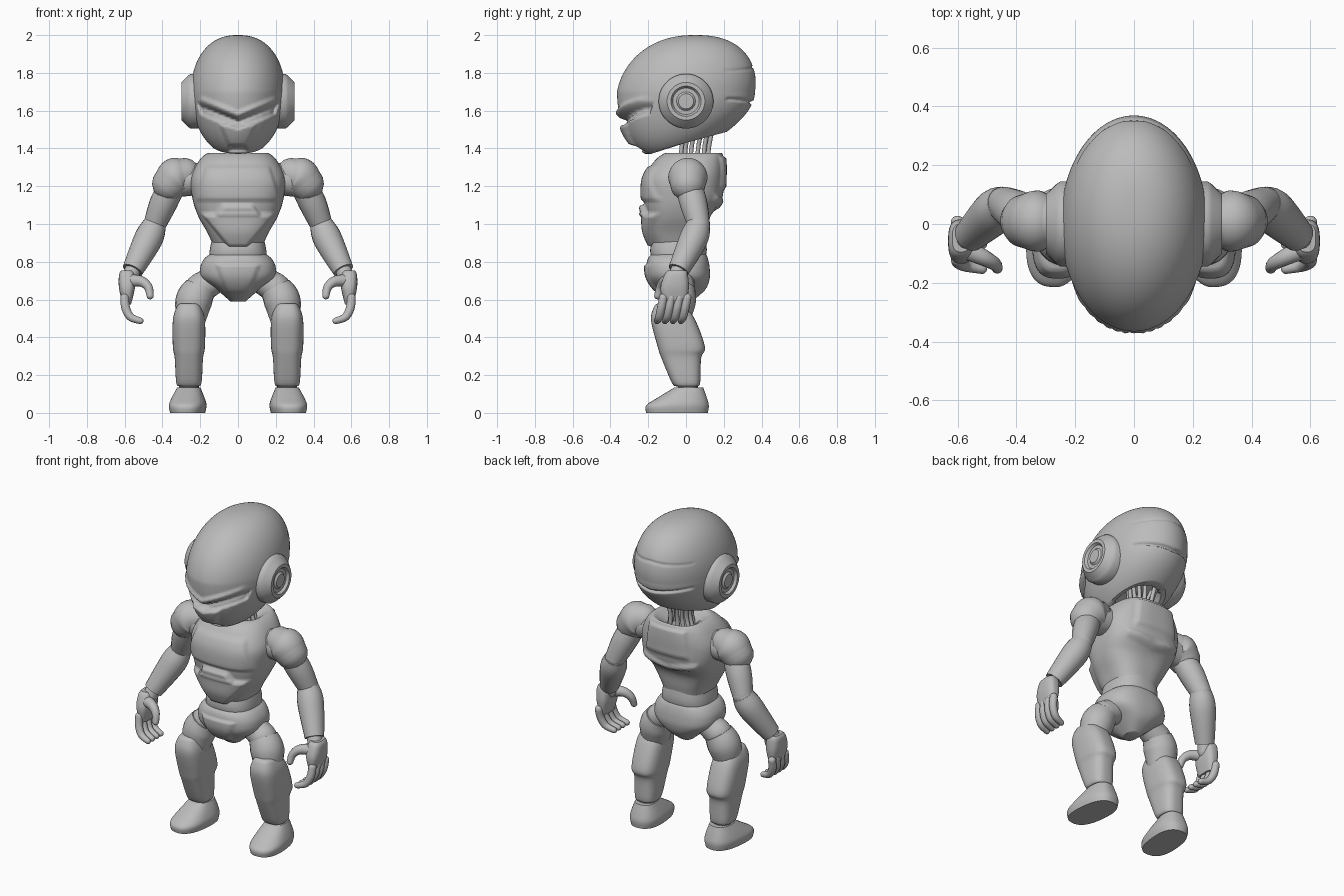
import bpy, bmesh, math
from mathutils import Vector

cube = bpy.data.objects.get("Cube")
if cube:
    bpy.data.objects.remove(cube)

GREY = (0.5, 0.5, 0.5, 1)
grey = bpy.data.materials.new("plain grey")
grey.use_nodes = True
grey.diffuse_color = GREY
grey.node_tree.nodes["Principled BSDF"].inputs["Base Color"].default_value = GREY


def smooth(keys, steps):
    """Catmull-Rom interpolation through equal-length tuples."""
    keys = [Vector(key) for key in keys]
    keys = [keys[0]] + keys + [keys[-1]]
    result = []
    for before, start, end, after in zip(keys, keys[1:], keys[2:], keys[3:]):
        leave, arrive = (end - before) / 2, (after - start) / 2
        for step in range(steps):
            t = step / steps
            ease = t * t * (3 - 2 * t)
            result.append(start.lerp(end, ease) + leave * (t * (1 - t) ** 2)
                          - arrive * (t * t * (1 - t)))
    return result + [keys[-1]]


def circle(count):
    """Cosine and sine pairs around a circle."""
    angles = [math.tau * i / count for i in range(count)]
    return [(math.cos(angle), math.sin(angle)) for angle in angles]


def skin(name, rings, mirror=False):
    """Join point rings into one closed, smooth-shaded object."""
    bm = bmesh.new()
    loops = [[bm.verts.new(point) for point in ring] for ring in rings]
    for lower, upper in zip(loops, loops[1:]):
        for i in range(len(lower)):
            bm.faces.new((lower[i - 1], lower[i], upper[i], upper[i - 1]))
    bm.faces.new(loops[0])
    bm.faces.new(loops[-1])
    bmesh.ops.recalc_face_normals(bm, faces=bm.faces)
    mesh = bpy.data.meshes.new(name)
    bm.to_mesh(mesh)
    bm.free()
    mesh.materials.append(grey)
    part = bpy.data.objects.new(name, mesh)
    bpy.context.collection.objects.link(part)
    bpy.ops.object.select_all(action='DESELECT')
    part.select_set(True)
    bpy.context.view_layer.objects.active = part
    bpy.ops.object.shade_smooth_by_angle(angle=math.radians(40))
    if mirror:
        part.modifiers.new("mirror", 'MIRROR').use_mirror_merge = False
    return part


def loft(name, keys, power=2.5, count=48, steps=5, x=0, turn=0):
    """Stack rounded-box sections given as height, front, back, half width."""
    rings = []
    for z, front, back, half in smooth(keys, steps):
        ring = []
        for c, s in circle(count):
            across = half * math.copysign(abs(c) ** (2 / power), c)
            along = (front + back) / 2 + (back - front) / 2 * math.copysign(abs(s) ** (2 / power), s)
            ring.append((x + across - along * turn, along + across * turn, z))
        rings.append(ring)
    return skin(name, rings, mirror=x > 0)


def tube(name, points, radii, rounded=True, count=20):
    """Sweep a circle of changing radius along a path, on both sides."""
    path = smooth([(*point, radius) for point, radius in zip(points, radii)], 6)
    spine = [(Vector(key[:3]), key[3]) for key in path]
    if rounded:
        for end in range(2):
            (tip, radius), (inner, _) = spine[-1], spine[-2]
            out = (tip - inner).normalized()
            for angle in (0.4, 0.8, 1.2, 1.5):
                spine.append((tip + out * radius * math.sin(angle), radius * math.cos(angle)))
            spine.reverse()
    rings = []
    for i, (centre, radius) in enumerate(spine):
        ahead = spine[min(i + 1, len(spine) - 1)][0] - spine[max(i - 1, 0)][0]
        side = ahead.cross(Vector((0, 1, 0))).normalized()
        up = ahead.cross(side).normalized()
        rings.append([centre + (side * c + up * s) * radius for c, s in circle(count)])
    return skin(name, rings, mirror=True)


def emboss(part, depth, low, high, low_half, high_half, slope=0, facing=-1, soft=0.012):
    """Raise or sink a tapered panel on the front or back; slope bends it to a V."""
    for v in part.data.vertices:
        x, z = abs(v.co.x), v.co.z - slope * abs(v.co.x)
        half = low_half + (high_half - low_half) * (z - low) / (high - low)
        inset = min(z - low, high - z, half - x)
        if inset > 0 and v.normal.y * facing > 0.15:
            v.co.y += facing * depth * min(1, inset / soft)


# Head: a long egg above, cut by a sloping hollow jaw line below
rings = []
ROWS = 96
for row in range(ROWS):
    angle = -1 + row / ROWS * (1 + math.pi / 2)
    spread, rise = math.cos(angle) ** 0.85, math.sin(angle)
    ring = []
    for c, s in circle(144):
        y = 0.365 * spread * s
        if rise > 0:
            ring.append((0.25 * spread * c, y + 0.05 * rise, 1.7 + 0.3 * rise))
        else:
            ring.append((0.25 * spread * c, y, 1.7 + (0.27 - 0.27 * y) * rise / math.sin(1)))
    rings.append(ring)
for inner, lift in ((0.85, 0), (0.7, 0.08)):
    rings.insert(0, [(x * inner, y * inner, z + lift) for x, y, z in rings[0]])
head = skin("head", rings)

# Face: sunken eyes, brow, cheek plate and mouth, then grooves round the back
emboss(head, -0.05, 1.5, 1.56, 0.2, 0.22, slope=0.4, soft=0.02)
emboss(head, 0.025, 1.51, 1.54, 0.19, 0.19, slope=0.4)
emboss(head, 0.02, 1.56, 1.6, 0.22, 0.2, slope=0.4, soft=0.02)
emboss(head, 0.02, 1.41, 1.53, 0.05, 0.1)
emboss(head, -0.02, 1.38, 1.42, 0.06, 0.04)
emboss(head, -0.02, 1.63, 1.655, 0.2, 0.2, slope=0.1, facing=1)
emboss(head, -0.01, 1.82, 1.84, 0.2, 0.2, slope=-0.1, facing=1)

# Ear pods: turned discs with a ring groove and a central boss
PROFILE = [(0.2, 0.145), (0.25, 0.145), (0.265, 0.135), (0.3, 0.1), (0.3, 0.08),
           (0.285, 0.07), (0.285, 0.05), (0.295, 0.04)]
skin("ear_pod", [[(x, radius * c, 1.65 + radius * s) for c, s in circle(48)]
                 for x, radius in PROFILE], mirror=True)

# Neck cables: a fan between the collar and the hollow of the head
for i in range(6):
    x, y = 0.07 * math.sin(0.4 + i * 0.45), 0.05 - 0.08 * math.cos(0.4 + i * 0.45)
    tube(f"neck_cable_{i + 1}", [(x, y, 1.3), (x * 0.7, y, 1.4), (x * 1.3, y + 0.03, 1.55)],
         [0.012] * 3, count=10)

# Torso with raised chest, belly and back plates
torso = loft("torso", [
    (1.32, -0.04, 0.12, 0.07), (1.36, -0.07, 0.16, 0.12), (1.375, -0.11, 0.19, 0.16),
    (1.33, -0.17, 0.2, 0.21), (1.24, -0.22, 0.2, 0.25), (1.13, -0.225, 0.19, 0.24),
    (1.04, -0.21, 0.13, 0.21), (0.95, -0.2, 0.11, 0.16), (0.86, -0.16, 0.09, 0.12)],
    power=2.7, count=128, steps=8)
emboss(torso, 0.015, 1.12, 1.31, 0.23, 0.17)
emboss(torso, 0.03, 0.875, 1.055, 0.05, 0.2)
emboss(torso, 0.03, 1.04, 1.105, 0.13, 0.08)
emboss(torso, 0.015, 1.18, 1.36, 0.15, 0.13, facing=1)
emboss(torso, 0.015, 1.07, 1.12, 0.18, 0.2, slope=0.2, facing=1)

# Waist and hips
loft("waist", [(0.95, -0.17, 0.1, 0.13), (0.86, -0.19, 0.11, 0.15), (0.78, -0.17, 0.09, 0.15)])
hips = loft("hips", [
    (0.85, -0.17, 0.1, 0.13), (0.82, -0.2, 0.115, 0.175), (0.77, -0.21, 0.125, 0.2),
    (0.71, -0.2, 0.125, 0.19), (0.65, -0.16, 0.1, 0.11), (0.59, -0.08, 0.03, 0.04)],
    count=96, steps=8)
emboss(hips, 0.012, 0.63, 0.79, 0.06, 0.12)

# Legs: hip joint, thigh, shin shell, ankle, foot
hip, thigh_top, knee = (0.12, -0.03, 0.71), (0.2, -0.035, 0.66), (0.25, -0.06, 0.48)
tube("hip_joint", [hip, thigh_top], [0.075, 0.08])
tube("thigh", [thigh_top, (0.235, -0.045, 0.59), knee], [0.085, 0.097, 0.075], rounded=False)
loft("shin", [
    (0.58, -0.15, -0.04, 0.045), (0.56, -0.17, 0, 0.065), (0.49, -0.185, 0.05, 0.085),
    (0.35, -0.15, 0.1, 0.085), (0.29, -0.13, 0.08, 0.075), (0.16, -0.075, 0.075, 0.067),
    (0.14, -0.05, 0.06, 0.05)], power=2.8, x=0.26)
tube("ankle", [(0.26, 0.01, 0.19), (0.26, 0.01, 0.09)], [0.05, 0.055])
loft("foot", [
    (0, -0.21, 0.115, 0.09), (0.04, -0.21, 0.12, 0.097), (0.08, -0.15, 0.11, 0.085),
    (0.135, -0.06, 0.09, 0.06)], x=0.262, turn=0.1)

# Arms: shoulder cap, upper arm, elbow, forearm, wrist
shoulder, elbow, wrist = (0.34, 0.01, 1.22), (0.44, 0.067, 1), (0.558, -0.04, 0.755)
tube("shoulder_joint", [(0.2, 0.01, 1.24), shoulder], [0.085, 0.08])
tube("shoulder_cap", [(0.285, 0.01, 1.265), (0.325, 0.01, 1.25), (0.36, 0.01, 1.215)],
     [0.085, 0.104, 0.095], count=32)
tube("upper_arm", [shoulder, (0.395, 0.04, 1.11), elbow], [0.07, 0.073, 0.06])
tube("elbow_joint", [elbow, (0.455, 0.06, 0.97)], [0.06, 0.06])
tube("forearm", [elbow, (0.475, 0.04, 0.92), wrist], [0.062, 0.076, 0.056], rounded=False)
tube("wrist_joint", [wrist, (0.575, -0.055, 0.71)], [0.042, 0.045])

# Hands: blocky palm, four curled fingers and a thumb
loft("palm", [(0.755, -0.095, 0, 0.03), (0.73, -0.115, 0.01, 0.042), (0.66, -0.135, 0.015, 0.042),
              (0.575, -0.12, 0, 0.022)], power=2.8, x=0.588)
for i in range(4):
    joint = Vector((0.6, 0.042 * i - 0.12, 0.61))
    joints = [joint]
    for curl in (0.1, 0.5, 1.2):
        joint = joint + Vector((-math.sin(curl), -0.2, -math.cos(curl))) * 0.055
        joints.append(joint)
    tube(f"finger_{i + 1}", joints, [0.023, 0.023, 0.021, 0.017], count=14)
tube("thumb", [(0.565, -0.09, 0.7), (0.51, -0.115, 0.695), (0.475, -0.135, 0.665),
               (0.465, -0.15, 0.62)], [0.034, 0.028, 0.023, 0.019], count=14)
